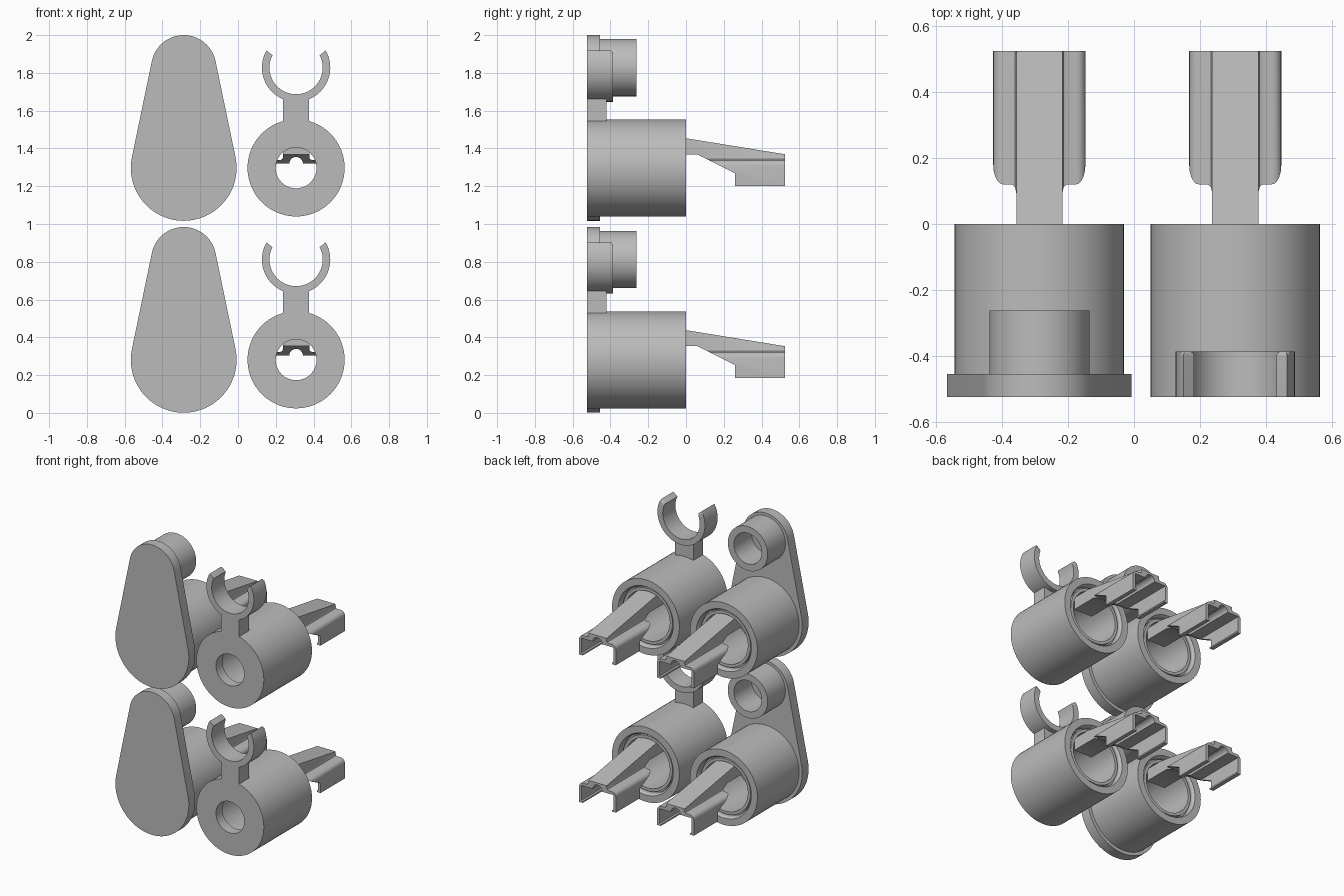
import bpy
import bmesh
from math import sin, cos, pi, acos, radians

cube = bpy.data.objects.get("Cube")
if cube:
    bpy.data.objects.remove(cube)

grey = bpy.data.materials.new("plain grey")
grey.use_nodes = True
colour = (0.5, 0.5, 0.5, 1)
grey.diffuse_color = colour
grey.node_tree.nodes["Principled BSDF"].inputs["Base Color"].default_value = colour

FRONT, BACK = -0.525, 0.525
SEG = 72


def finish(bm, name, loc):
    bmesh.ops.recalc_face_normals(bm, faces=bm.faces)
    mesh = bpy.data.meshes.new(name)
    bm.to_mesh(mesh)
    bm.free()
    mesh.materials.append(grey)
    ob = bpy.data.objects.new(name, mesh)
    bpy.context.collection.objects.link(ob)
    ob.location = loc
    return ob


def smooth(ob):
    bpy.ops.object.select_all(action='DESELECT')
    ob.select_set(True)
    bpy.context.view_layer.objects.active = ob
    bpy.ops.object.shade_smooth_by_angle(angle=radians(32))


def lathe(name, profile, loc):
    """Spin a closed (radius, y) profile around the y axis."""
    bm = bmesh.new()
    rings = [[bm.verts.new((r * cos(2 * pi * i / SEG), y, r * sin(2 * pi * i / SEG)))
              for i in range(SEG)] for r, y in profile]
    for a, b in zip(rings, rings[1:] + rings[:1]):
        for i in range(SEG):
            j = (i + 1) % SEG
            bm.faces.new((a[i], a[j], b[j], b[i]))
    ob = finish(bm, name, loc)
    smooth(ob)
    return ob


def prism(name, outline, start, end, loc, round_back=0, axis='y'):
    """Extrude an outline along y (points are x, z) or along x (points are y, z)."""
    bm = bmesh.new()

    def ring(t):
        return [bm.verts.new((u, t, v) if axis == 'y' else (t, u, v)) for u, v in outline]
    a, b = ring(start), ring(end)
    bm.faces.new(a)
    back = bm.faces.new(b)
    for i in range(len(a)):
        j = (i + 1) % len(a)
        bm.faces.new((a[i], a[j], b[j], b[i]))
    if round_back:
        bmesh.ops.bevel(bm, geom=list(back.edges), offset=round_back, segments=4,
                        profile=0.5, affect='EDGES')
    ob = finish(bm, name, loc)
    smooth(ob)
    return ob


def arc(cx, cz, r, a0, a1, n):
    return [(cx + r * cos(a0 + (a1 - a0) * i / n), cz + r * sin(a0 + (a1 - a0) * i / n))
            for i in range(n + 1)]


def barrel(name, front, loc):
    # thick tube with a front wall, a stepped rim and a recessed inner sleeve
    lathe(name, [(0.257, front), (0.257, 0), (0.21, 0), (0.2, -0.015), (0.2, -0.04),
                 (0.19, -0.04), (0.19, -0.02), (0.17, -0.02), (0.17, front + 0.07),
                 (0.108, front + 0.07), (0.108, front)], loc)


def arm(name, loc):
    # channel section: raised spine, flanges and hanging sides with inward lips
    half = [(0.07, 0.3), (0.07, 0.055), (0.074, 0.046), (0.083, 0.042)]
    half += arc(0.11, 0.012, 0.03, pi / 2, 0, 5)
    half += [(0.14, -0.095), (0.112, -0.095), (0.112, -0.085), (0.122, -0.08), (0.122, 0.022)]
    half += arc(0, 0.022, 0.036, 0, pi / 2, 8)
    outline = half + [(-x, z) for x, z in reversed(half[:-1])]
    ob = prism(name, outline, -0.4, 0.7, loc)
    # side silhouette trims the section to a sloped, undercut shape
    side = [(-0.13, 0.178), (BACK, 0.072), (BACK, -0.2), (0.26, -0.2), (0.26, -0.028),
            (0.06, 0.072), (-0.13, 0.072)]
    cutter = prism("trim_helper", side, -0.3, 0.3, loc, axis='x')
    cutter.hide_render = True
    mod = ob.modifiers.new("trim", 'BOOLEAN')
    mod.operation = 'INTERSECT'
    mod.solver = 'EXACT'
    mod.object = cutter
    bpy.context.view_layer.objects.active = ob
    bpy.ops.object.modifier_apply(modifier=mod.name)
    bpy.data.objects.remove(cutter)
    smooth(ob)


BIG, SMALL, RISE = 0.28, 0.172, 0.531
for level, cz in (("lower", 0.281), ("upper", 1.297)):
    # unit with a closed tapered plate and a socket
    loc = (-0.2875, 0, cz)
    lean = pi / 2 - acos((BIG - SMALL) / RISE)
    plate = arc(0, RISE, SMALL, lean, pi - lean, 32) + arc(0, 0, BIG, pi - lean, 2 * pi + lean, 48)
    prism(level + "_plate", plate, FRONT, -0.455, loc, round_back=0.02)
    barrel(level + "_plate_barrel", -0.456, loc)
    lathe(level + "_socket", [(0.152, -0.46), (0.152, -0.262), (0.106, -0.262), (0.106, -0.46)],
          (loc[0], 0, cz + RISE))
    arm(level + "_plate_arm", loc)

    # unit with an open clip on a neck
    loc = (0.3075, 0, cz)
    barrel(level + "_clip_barrel", FRONT, loc)
    neck = [(-0.069, 0.23), (0.069, 0.23), (0.069, 0.37), (-0.069, 0.37)]
    prism(level + "_neck", neck, FRONT, -0.42, loc)
    a0, a1 = radians(150), radians(390)
    clip = arc(0, RISE, 0.181, a0, a1, 48) + arc(0, RISE, 0.141, a1 - 0.04, a0 + 0.04, 48)
    prism(level + "_clip", clip, FRONT, -0.387, loc, round_back=0.014)
    arm(level + "_clip_arm", loc)
